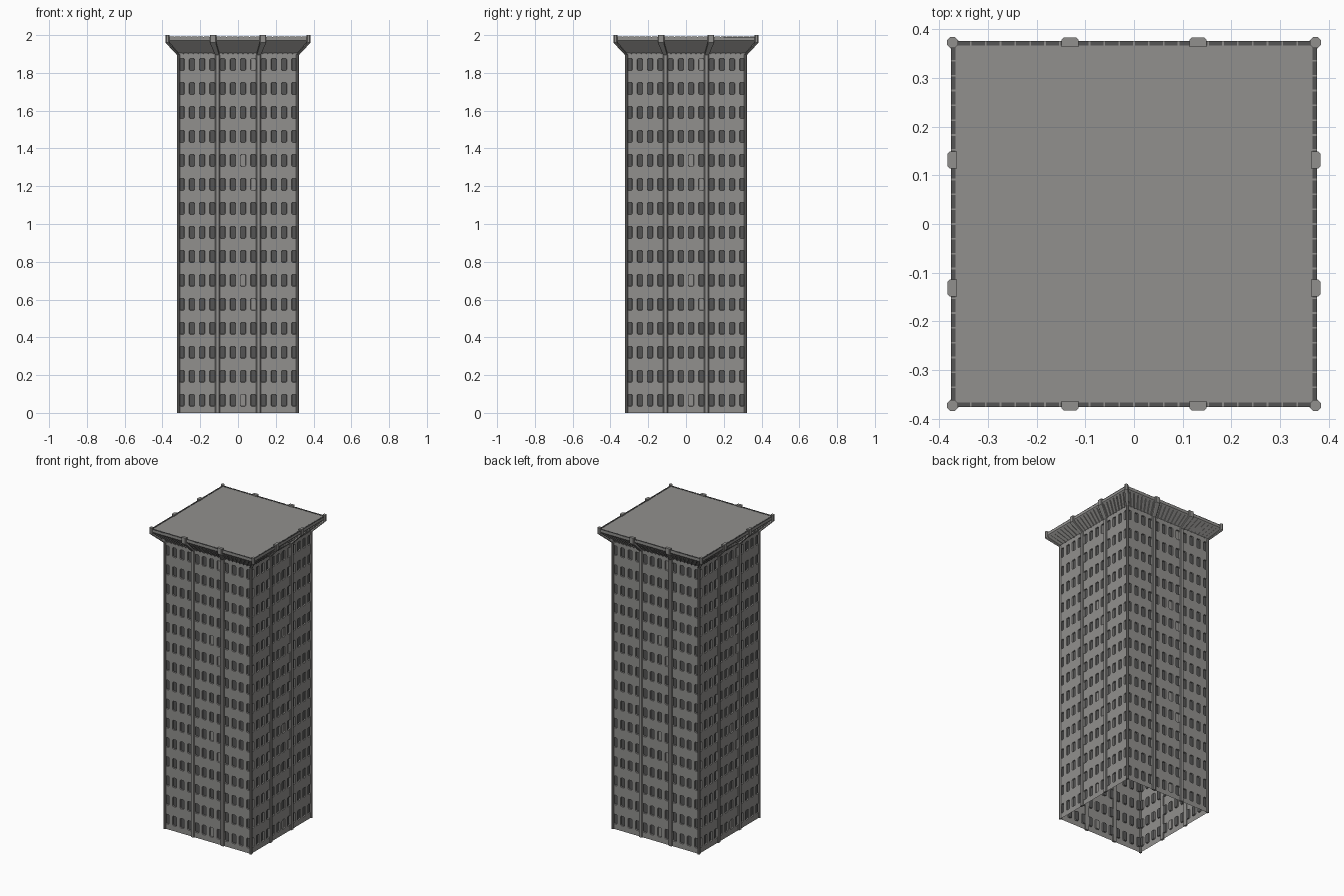
import bpy, bmesh, math
from mathutils import Matrix, Vector

if "Cube" in bpy.data.objects:
    bpy.data.objects.remove(bpy.data.objects["Cube"])

W, H = 0.315, 1.905          # half width of shaft, height of shaft
COLS, ROWS, STEP = 12, 15, 0.0542
FLOOR = H / ROWS
FLARE = [(0.315, H), (0.370, 1.965), (0.376, 1.972), (0.376, 1.990), (0.366, 1.990)]


def material(name, rgb):
    m = bpy.data.materials.new(name)
    m.diffuse_color = (*rgb, 1)
    m.use_nodes = True
    m.node_tree.nodes["Principled BSDF"].inputs["Base Color"].default_value = m.diffuse_color
    return m


stone = material("stone grey", (0.285, 0.28, 0.27))
glass = material("dark glass", (0.09, 0.09, 0.09))


def finish(bm, name):
    bmesh.ops.remove_doubles(bm, verts=bm.verts, dist=1e-5)
    me = bpy.data.meshes.new(name)
    bm.to_mesh(me)
    bm.free()
    me.materials.append(stone)
    me.materials.append(glass)
    ob = bpy.data.objects.new(name, me)
    bpy.context.collection.objects.link(ob)
    return ob


def four_sides(bm):
    """Repeat the front geometry on the other three sides."""
    base = bm.verts[:] + bm.edges[:] + bm.faces[:]
    for k in (1, 2, 3):
        new = bmesh.ops.duplicate(bm, geom=base)["geom"]
        bmesh.ops.rotate(bm, verts=[g for g in new if isinstance(g, bmesh.types.BMVert)],
                         cent=(0, 0, 0), matrix=Matrix.Rotation(k * math.pi / 2, 3, 'Z'))


def octagon(cx, cz, hw, hh, c, y):
    pts = [(hw, -hh + c), (hw, hh - c), (hw - c, hh), (-hw + c, hh),
           (-hw, hh - c), (-hw, -hh + c), (-hw + c, -hh), (hw - c, -hh)]
    return [(cx + x, y, cz + z) for x, z in pts]


def box(bm, x0, x1, y0, y1, z0, z1, mat=0):
    m = Matrix.Translation(((x0 + x1) / 2, (y0 + y1) / 2, (z0 + z1) / 2)) @ \
        Matrix.Diagonal((x1 - x0, y1 - y0, z1 - z0, 1))
    vs = bmesh.ops.create_cube(bm, size=1, matrix=m)["verts"]
    for f in {f for v in vs for f in v.link_faces}:
        f.material_index = mat


def loft(bm, rings, cap=True):
    rows = [[bm.verts.new(p) for p in r] for r in rings]
    n = len(rows[0])
    for a, b in zip(rows, rows[1:]):
        for i in range(n):
            bm.faces.new((a[i], a[(i + 1) % n], b[(i + 1) % n], b[i]))
    if cap:
        bm.faces.new(rows[0][::-1])
        bm.faces.new(rows[-1])


# Shaft walls: open underneath, every cell has a recessed window
bm = bmesh.new()
for r in range(ROWS):
    z0, z1, cz = r * FLOOR, (r + 1) * FLOOR, (r + 0.5) * FLOOR + 0.003
    for c in range(COLS):
        cx = (c - 5.5) * STEP
        x0 = -W if c == 0 else cx - STEP / 2
        x1 = W if c == COLS - 1 else cx + STEP / 2
        rim = [bm.verts.new(p) for p in octagon(cx, cz, 0.0145, 0.032, 0.005, -W)]
        back = [bm.verts.new(p) for p in octagon(cx, cz, 0.0135, 0.031, 0.005, -W + 0.008)]
        br, tr, tl, bl = [bm.verts.new((x, -W, z)) for x, z in
                          ((x1, z0), (x1, z1), (x0, z1), (x0, z0))]
        for f in ((br, tr, rim[1], rim[0]), (tr, rim[2], rim[1]), (tr, tl, rim[3], rim[2]),
                  (tl, rim[4], rim[3]), (tl, bl, rim[5], rim[4]), (bl, rim[6], rim[5]),
                  (bl, br, rim[7], rim[6]), (br, rim[0], rim[7])):
            bm.faces.new(f)
        for i in range(8):
            j = (i + 1) % 8
            bm.faces.new((rim[i], rim[j], back[j], back[i]))
        pane = bm.faces.new(back)
        pale = (c == 6 and r % 5 == 0) or (c == 7 and r % 5 == 4)
        pane.material_index = 0 if pale else 1
four_sides(bm)
finish(bm, "shaft_walls")

# Flared cornice and flat roof
bm = bmesh.new()
rings = [[(-w, -w, z), (w, -w, z), (w, w, z), (-w, w, z)] for w, z in FLARE]
loft(bm, rings, cap=False)
bm.faces.new([bm.verts.new(p) for p in rings[-1]])
finish(bm, "cornice_and_roof")

# Dark slots around the roof rim, and small fins under the flare
bm = bmesh.new()
fins = 24
for i in range(fins):
    x = (i - (fins - 1) / 2) * 0.0305
    box(bm, x - 0.0135, x + 0.0135, -0.376, -0.367, 1.985, 1.992, 1)
four_sides(bm)
finish(bm, "rim_slots")

bm = bmesh.new()
for i in range(1, fins):
    u = (i - fins / 2) / (fins / 2)
    rings = []
    for w, z in ((0.315, H - 0.004), (0.371, 1.962)):
        x = u * w
        rings.append([(x - 0.002, -w - 0.004, z), (x + 0.002, -w - 0.004, z),
                      (x + 0.002, -w + 0.004, z), (x - 0.002, -w + 0.004, z)])
    loft(bm, rings)
four_sides(bm)
finish(bm, "flare_fins")

# Pilasters: two per side, widening with the flare
PATH = [(0.315, 0, 0.008), (0.315, H - 0.01, 0.008), (0.370, 1.96, 0.013), (0.370, 2.0, 0.013)]
bm = bmesh.new()
for s in (-1, 1):
    rings = []
    for w, z, out in PATH:
        k = w / 0.315
        if w > 0.32:
            k *= 1.03
        cx, hw = s * 0.109 * k, 0.0125 * k * (1.15 if w > 0.32 else 1)
        rings.append([(cx - hw, -w + 0.006, z), (cx - hw, -w - out + 0.004, z),
                      (cx - hw + 0.004, -w - out, z), (cx + hw - 0.004, -w - out, z),
                      (cx + hw, -w - out + 0.004, z), (cx + hw, -w + 0.006, z)])
    loft(bm, rings)
four_sides(bm)
finish(bm, "pilasters")

# Rounded corner posts following the same path
bm = bmesh.new()
rings = []
for w, z, out in PATH:
    r = 0.009 if w < 0.32 else 0.012
    c = w if w < 0.32 else 0.373
    rings.append([(c + r * math.cos(a * math.pi / 4 + math.pi / 8),
                   -c + r * math.sin(a * math.pi / 4 + math.pi / 8), z) for a in range(8)])
loft(bm, rings)
four_sides(bm)
finish(bm, "corner_posts")
